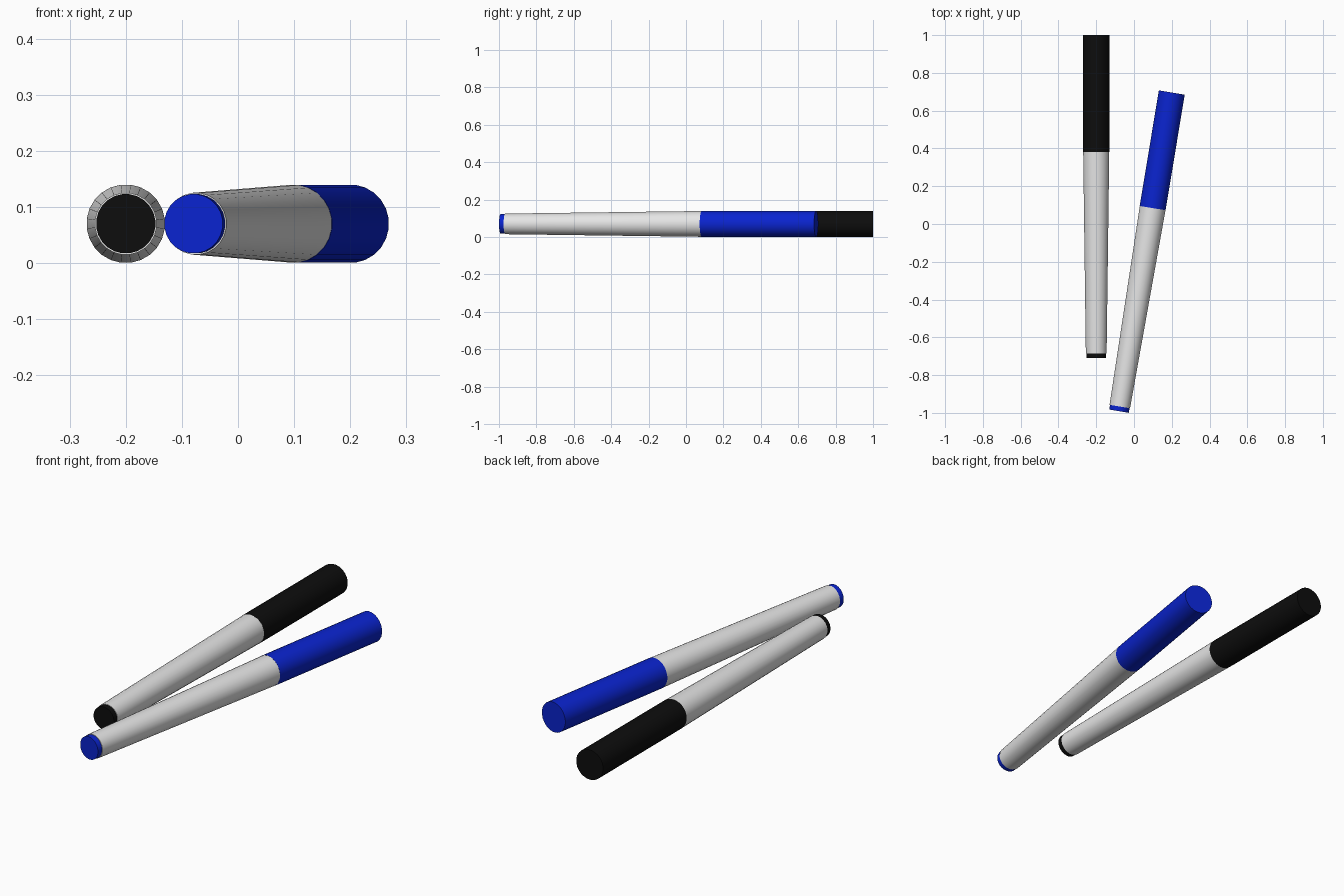
import bpy, bmesh, math
from mathutils import Matrix, Vector

if "Cube" in bpy.data.objects:
    bpy.data.objects.remove(bpy.data.objects["Cube"])

SIDES = 24
RADIUS = 0.07      # cap radius, also height of the axis above the ground


def material(name, rgb):
    m = bpy.data.materials.new(name)
    m.diffuse_color = (*rgb, 1)
    m.use_nodes = True
    m.node_tree.nodes["Principled BSDF"].inputs["Base Color"].default_value = m.diffuse_color
    return m


white = material("white plastic", (0.78, 0.78, 0.78))
black = material("black plastic", (0.004, 0.004, 0.004))
blue = material("blue plastic", (0.003, 0.017, 0.62))


def lathe(name, profile, mat, matrix):
    """Turn a (radius, distance) profile around the local y axis, with closed ends."""
    bm = bmesh.new()
    rings = []
    for r, y in profile:
        angles = [2 * math.pi * (i + 0.5) / SIDES for i in range(SIDES)]
        rings.append([bm.verts.new((r * math.cos(a), y, r * math.sin(a))) for a in angles])
    for a, b in zip(rings, rings[1:]):
        for i in range(SIDES):
            j = (i + 1) % SIDES
            bm.faces.new((a[i], b[i], b[j], a[j]))
    bm.faces.new(rings[0])
    bm.faces.new(rings[-1])
    bmesh.ops.recalc_face_normals(bm, faces=bm.faces)
    mesh = bpy.data.meshes.new(name)
    bm.to_mesh(mesh)
    bm.free()
    mesh.materials.append(mat)
    ob = bpy.data.objects.new(name, mesh)
    bpy.context.collection.objects.link(ob)
    ob.matrix_world = matrix
    bpy.ops.object.select_all(action='DESELECT')
    ob.select_set(True)
    bpy.context.view_layer.objects.active = ob
    bpy.ops.object.shade_smooth_by_angle(angle=math.radians(30))


def pen(prefix, mat, cap_end, angle):
    """One marker pen; local y = 0 is the cap end, the tail lies towards -y."""
    m = Matrix.Translation(Vector((*cap_end, RADIUS))) @ Matrix.Rotation(angle, 4, 'Z')
    # coloured cap
    lathe(prefix + "_cap", [(RADIUS, 0), (RADIUS, -0.62)], mat, m)
    # tapered white barrel
    lathe(prefix + "_barrel", [(0.0695, -0.62), (0.0555, -1.685)], white, m)
    # coloured plug in the tail
    lathe(prefix + "_end_plug", [(0.053, -1.67), (0.053, -1.71)], mat, m)


pen("black_pen", black, (-0.2, 1.0), 0)
pen("blue_pen", blue, (0.2, 0.696), -math.radians(9.4))
